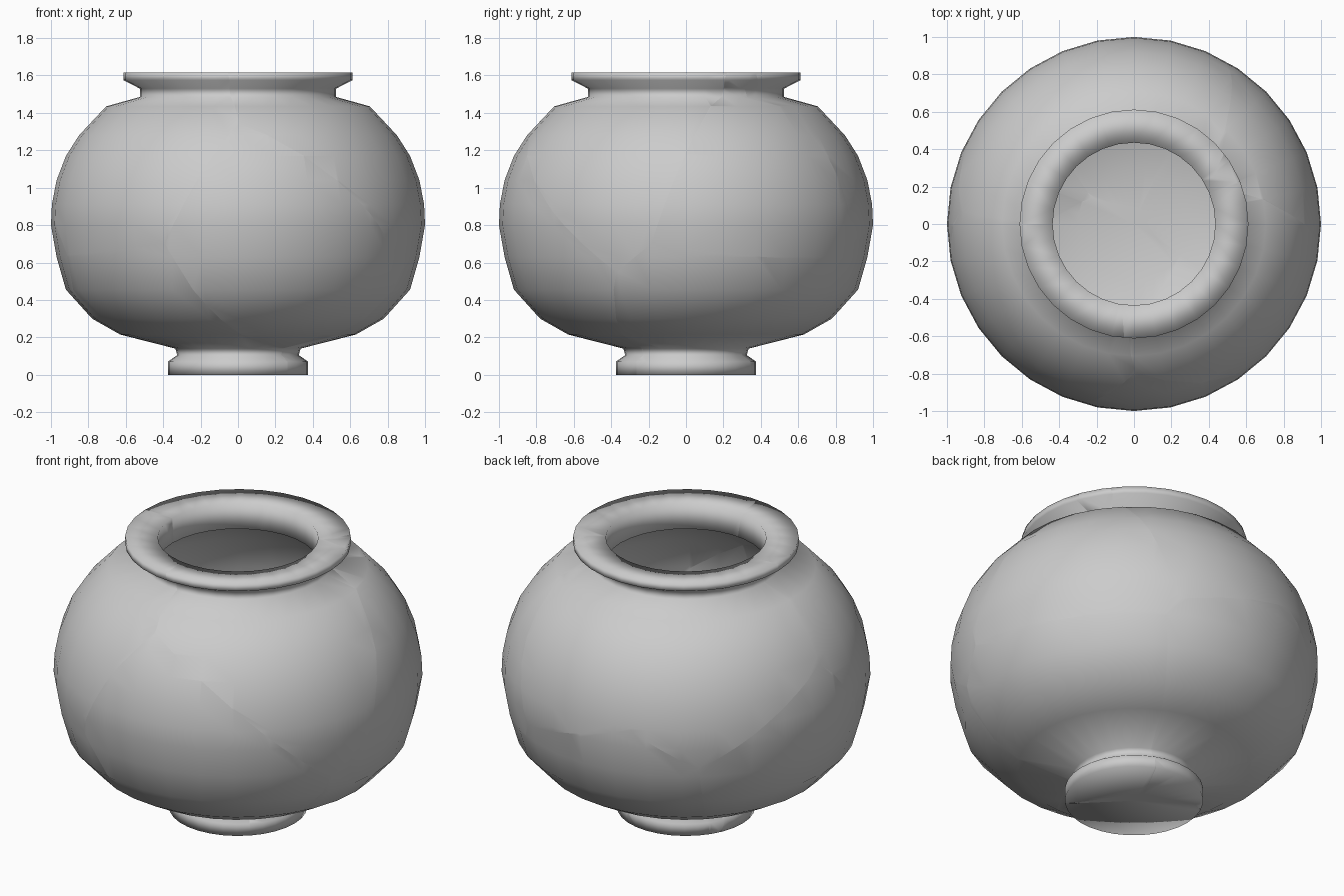
import bpy, bmesh, math
from mathutils import Vector

if "Cube" in bpy.data.objects:
    bpy.data.objects.remove(bpy.data.objects["Cube"])

# Closed wall profile (radius, height): outside from the base up, then inside down
PROFILE = [
    (0, 0), (.375, 0), (.375, .07), (.325, .105), (.335, .14), (.63, .215),
    (.78, .30), (.92, .455), (.97, .63), (1, .80), (.995, .91), (.97, 1.04),
    (.92, 1.17), (.85, 1.28), (.705, 1.435), (.525, 1.485), (.525, 1.53),
    (.612, 1.575), (.612, 1.615), (.435, 1.61), (.435, 1.46), (.66, 1.36),
    (.78, 1.23), (.88, 1.03), (.91, .80), (.88, .64), (.83, .49), (.71, .36),
    (.59, .29), (.30, .20), (0, .20),
]
SIDES = 32

# One seed point per shard of the cracked pot
SEEDS = [
    (.22, -.85, .66), (-.62, -.52, 1.12), (.62, -.42, 1.32), (.80, .48, 1.0),
    (.12, .85, 1.25), (-.58, .62, 1.25), (-.85, .25, .50), (.72, .38, .28),
    (-.10, .80, .40), (-.50, -.50, .25),
]


def lathe():
    """Spin the profile into a closed thick-walled pot."""
    bm = bmesh.new()
    verts = [bm.verts.new((r, 0, z)) for r, z in PROFILE]
    edges = [bm.edges.new(p) for p in zip(verts, verts[1:])]
    bmesh.ops.spin(bm, geom=verts + edges, cent=(0, 0, 0), axis=(0, 0, 1),
                   angle=math.tau, steps=SIDES, use_duplicate=False)
    bmesh.ops.remove_doubles(bm, verts=bm.verts[:], dist=1e-4)
    bmesh.ops.dissolve_degenerate(bm, edges=bm.edges[:], dist=1e-5)
    bmesh.ops.recalc_face_normals(bm, faces=bm.faces[:])
    for f in bm.faces:
        f.smooth = True
    return bm


def shard(pot, index):
    """Cut the pot down to the cell nearest one seed, capping every break."""
    bm = pot.copy()
    here = Vector(SEEDS[index])
    for j, other in enumerate(SEEDS):
        if j == index:
            continue
        there = Vector(other)
        cut = bmesh.ops.bisect_plane(
            bm, geom=bm.verts[:] + bm.edges[:] + bm.faces[:], dist=1e-5,
            plane_co=(here + there) / 2, plane_no=there - here, clear_outer=True)
        rim = [e for e in cut['geom_cut']
               if isinstance(e, bmesh.types.BMEdge) and e.is_boundary]
        if rim:
            cap = bmesh.ops.triangle_fill(bm, edges=rim, use_beauty=True,
                                          normal=(there - here).normalized())
            for f in cap['geom']:
                if isinstance(f, bmesh.types.BMFace):
                    f.smooth = False
    bmesh.ops.recalc_face_normals(bm, faces=bm.faces[:])
    mesh = bpy.data.meshes.new(f"pot_shard_{index + 1}")
    bm.to_mesh(mesh)
    bm.free()
    obj = bpy.data.objects.new(mesh.name, mesh)
    bpy.context.collection.objects.link(obj)


pot = lathe()
for i in range(len(SEEDS)):
    shard(pot, i)
pot.free()
